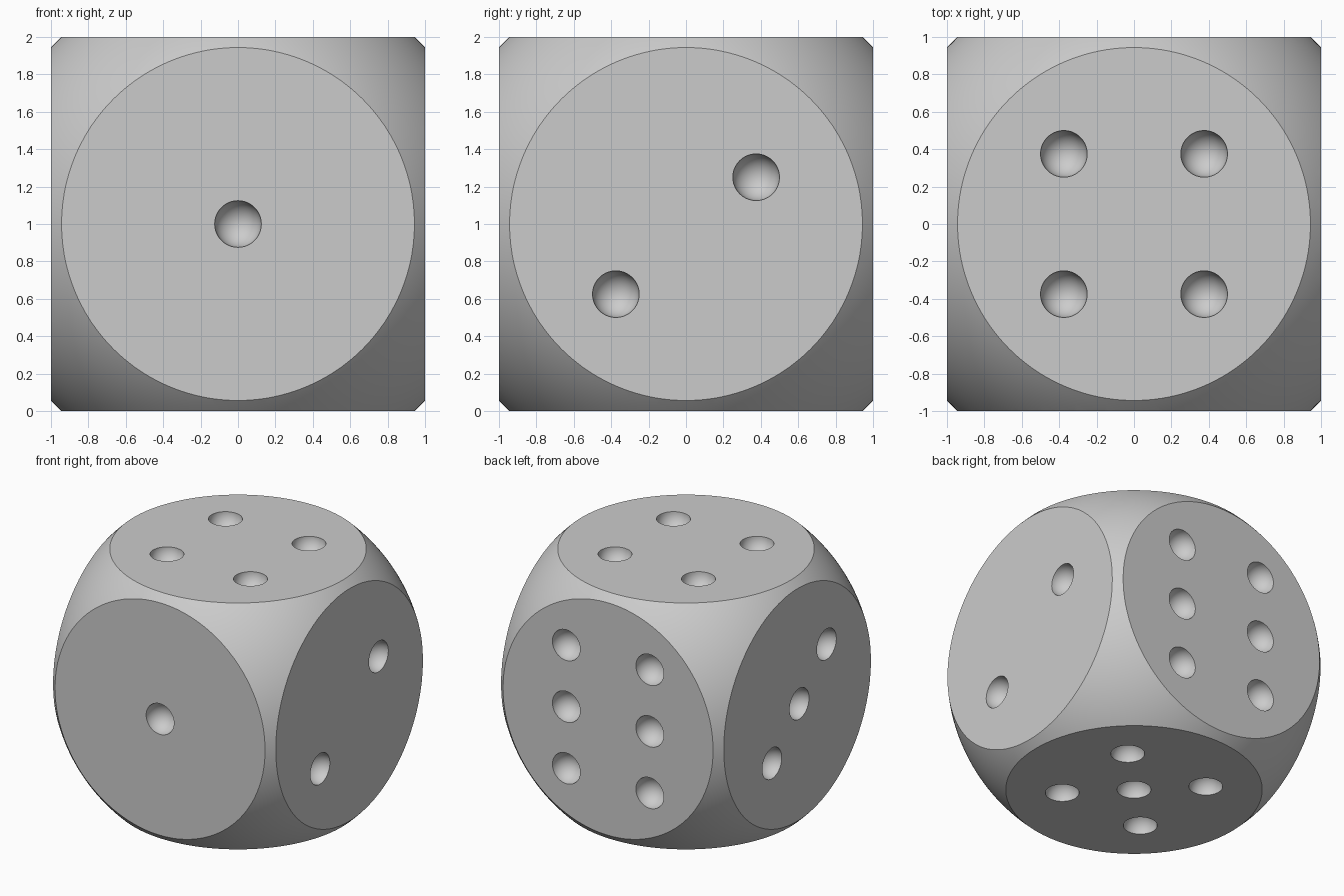
import bpy, bmesh, math
from mathutils import Vector, Matrix

cube = bpy.data.objects.get("Cube")
if cube:
    bpy.data.objects.remove(cube, do_unlink=True)

CENTRE = Vector((0, 0, 1))
BALL_RADIUS = 1.375
PIP_RADIUS = 0.125
P = 0.375

grey = bpy.data.materials.new("light_grey")
grey.use_nodes = True
grey.diffuse_color = (0.6, 0.6, 0.6, 1)
grey.node_tree.nodes["Principled BSDF"].inputs["Base Color"].default_value = (0.6, 0.6, 0.6, 1)


def make_object(name, bm):
    mesh = bpy.data.meshes.new(name)
    bm.to_mesh(mesh)
    bm.free()
    mesh.materials.append(grey)
    obj = bpy.data.objects.new(name, mesh)
    bpy.context.collection.objects.link(obj)
    return obj


# Die body: a ball with six flat sides
bm = bmesh.new()
bmesh.ops.create_uvsphere(bm, u_segments=160, v_segments=80, radius=BALL_RADIUS,
                          matrix=Matrix.Translation(CENTRE))
for axis in range(3):
    for sign in (-1, 1):
        normal = Vector((0, 0, 0))
        normal[axis] = sign
        cut = bmesh.ops.bisect_plane(bm, geom=bm.verts[:] + bm.edges[:] + bm.faces[:],
                                     plane_co=CENTRE + normal, plane_no=normal,
                                     clear_outer=True)
        rim = [e for e in cut["geom_cut"] if isinstance(e, bmesh.types.BMEdge)]
        bmesh.ops.contextual_create(bm, geom=rim)
bmesh.ops.recalc_face_normals(bm, faces=bm.faces[:])
die = make_object("die_body", bm)

# Pip centres on each side, relative to the middle of the body
pips = [(0, -1, 0)]
pips += [(1, P, 0.25), (1, -P, -P)]
pips += [(-1, -P, 0.35), (-1, -0.025, 0), (-1, 0.325, -0.35)]
corners = [(x, y) for x in (-P, P) for y in (-P, P)]
pips += [(x, y, 1) for x, y in corners]
pips += [(x, y, -1) for x, y in corners + [(0, 0)]]
pips += [(x, 1, z) for x in (-P, P) for z in (-0.5, 0, 0.5)]

# Round hollows cut into the sides
bm = bmesh.new()
for pip in pips:
    # Poles point out of the side so the rim is an even circle
    axis = max(range(3), key=lambda i: abs(pip[i]))
    normal = Vector((0, 0, 0))
    normal[axis] = pip[axis]
    turn = normal.to_track_quat('Z', 'Y').to_matrix().to_4x4()
    tilt = Matrix.Rotation(math.radians(2), 4, 'X')
    bmesh.ops.create_uvsphere(bm, u_segments=40, v_segments=20, radius=PIP_RADIUS,
                              matrix=Matrix.Translation(CENTRE + Vector(pip)) @ turn @ tilt)
cutter = make_object("pip_cutter", bm)
cutter.hide_render = True

hollow = die.modifiers.new("pips", 'BOOLEAN')
hollow.operation = 'DIFFERENCE'
hollow.solver = 'EXACT'
hollow.object = cutter
bpy.context.view_layer.update()
result = bpy.data.meshes.new_from_object(die.evaluated_get(bpy.context.evaluated_depsgraph_get()))
die.modifiers.clear()
die.data = result
bpy.data.objects.remove(cutter, do_unlink=True)

# Smooth curves with crisp rims
for obj in bpy.context.selected_objects:
    obj.select_set(False)
die.select_set(True)
bpy.context.view_layer.objects.active = die
bpy.ops.object.shade_smooth_by_angle(angle=math.radians(30))
